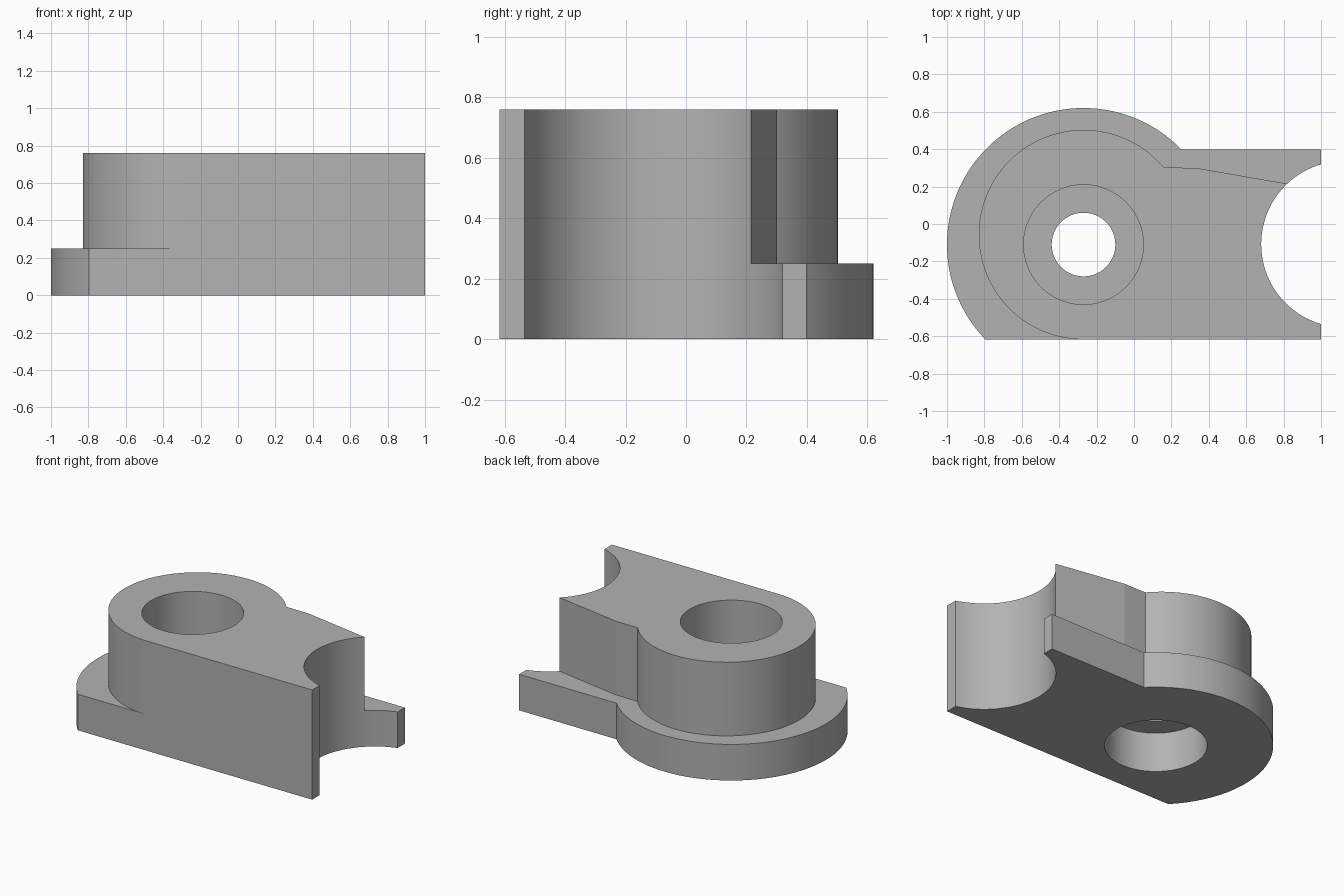
import bpy, bmesh
from math import cos, sin, atan2, tau, radians

cube = bpy.data.objects.get("Cube")
if cube:
    bpy.data.objects.remove(cube, do_unlink=True)

grey = bpy.data.materials.new("plain_grey")
grey.use_nodes = True
colour = (0.45, 0.45, 0.45, 1)
grey.diffuse_color = colour
grey.node_tree.nodes["Principled BSDF"].inputs["Base Color"].default_value = colour

HEIGHT, FLANGE, FRONT = 0.76, 0.25, -0.617
BORE = (-0.27, -0.11)


def arc(centre, radius, start, end, steps=96):
    """Points counter-clockwise from the direction of start to that of end."""
    a = atan2(start[1] - centre[1], start[0] - centre[0])
    b = atan2(end[1] - centre[1], end[0] - centre[0])
    if b <= a + 1e-6:
        b += tau
    return [(centre[0] + radius * cos(a + (b - a) * i / steps),
             centre[1] + radius * sin(a + (b - a) * i / steps)) for i in range(steps + 1)]


def prism(name, outline, bottom, top):
    """Upright solid with the given outline."""
    bm = bmesh.new()
    face = bm.faces.new([bm.verts.new((x, y, bottom)) for x, y in outline])
    side = bmesh.ops.extrude_face_region(bm, geom=[face])["geom"]
    for v in side:
        if isinstance(v, bmesh.types.BMVert):
            v.co.z = top
    bmesh.ops.recalc_face_normals(bm, faces=bm.faces)
    mesh = bpy.data.meshes.new(name)
    bm.to_mesh(mesh)
    bm.free()
    mesh.materials.append(grey)
    obj = bpy.data.objects.new(name, mesh)
    bpy.context.collection.objects.link(obj)
    return obj


def cylinder(name, centre, radius, bottom, top):
    p = (centre[0] + radius, centre[1])
    return prism(name, arc(centre, radius, p, p)[:-1], bottom, top)


def combine(target, tool, operation):
    """Apply a boolean and remove the helper solid."""
    tool.hide_render = True
    mod = target.modifiers.new("shape", "BOOLEAN")
    mod.operation, mod.object, mod.solver = operation, tool, "EXACT"
    bpy.context.view_layer.objects.active = target
    bpy.ops.object.modifier_apply(modifier=mod.name)
    bpy.data.objects.remove(tool, do_unlink=True)


# Tall body: rounded end, then a tapering arm
body_centre = (BORE[0], FRONT + 0.56)
body = prism("bracket_body",
             [(1, FRONT), (1, 0.184), (0.33, 0.30)]
             + arc(body_centre, 0.56, (0.158, 0.30), (BORE[0], FRONT)), 0, HEIGHT)

# Low flange around the round end and along the back
flange = prism("flange",
               [(1, FRONT), (1, 0.398)]
               + arc(BORE, 0.73, (0.252, 0.398), (-0.796, FRONT)), 0, FLANGE)
combine(body, flange, "UNION")

# Round bite in the end of the arm
combine(body, cylinder("bite", (1.125, -0.108), 0.445, -0.1, HEIGHT + 0.1), "DIFFERENCE")

# Through bore with wide recesses above and below a thin web
for name, radius, low, high in (("bore", 0.17, -0.1, HEIGHT + 0.1),
                                ("lower_recess", 0.32, -0.1, 0.275),
                                ("upper_recess", 0.32, 0.38, HEIGHT + 0.1)):
    combine(body, cylinder(name, BORE, radius, low, high), "DIFFERENCE")

# Smooth curves, crisp edges
bpy.ops.object.select_all(action="DESELECT")
body.select_set(True)
bpy.context.view_layer.objects.active = body
bpy.ops.object.shade_smooth_by_angle(angle=radians(8))
